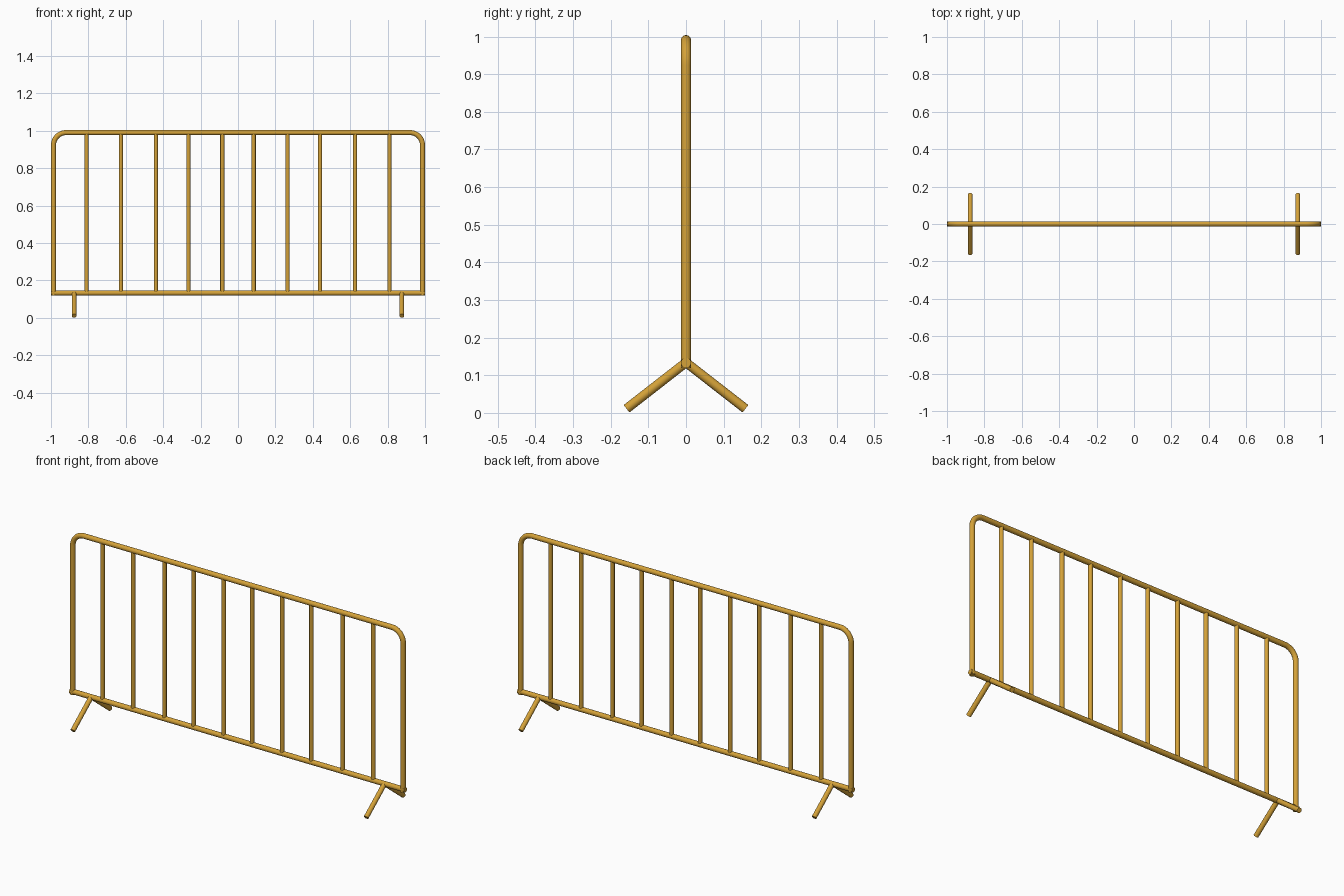
import bpy, bmesh, math
from mathutils import Vector

if "Cube" in bpy.data.objects:
    bpy.data.objects.remove(bpy.data.objects["Cube"])

SIDES = 20
mat = bpy.data.materials.new("golden_yellow_paint")
mat.diffuse_color = (0.66, 0.36, 0.04, 1)
mat.use_nodes = True
mat.node_tree.nodes["Principled BSDF"].inputs["Base Color"].default_value = mat.diffuse_color


def tube(name, path, radius):
    """Sweep a capped round section along a planar path of points."""
    pts = [Vector(p) for p in path]
    # normal of the plane the path lies in (frame: XZ plane, legs: YZ plane)
    flat_x = all(abs(p.x - pts[0].x) < 1e-6 for p in pts)
    side = Vector((1, 0, 0)) if flat_x and abs(pts[0].y - pts[-1].y) > 1e-6 else Vector((0, 1, 0))
    bm = bmesh.new()
    rings = []
    for i, p in enumerate(pts):
        t = (pts[min(i + 1, len(pts) - 1)] - pts[max(i - 1, 0)]).normalized()
        up = side.cross(t)
        rings.append([bm.verts.new(p + radius * (math.cos(a) * side + math.sin(a) * up))
                      for a in (2 * math.pi * k / SIDES for k in range(SIDES))])
    for a, b in zip(rings, rings[1:]):
        for k in range(SIDES):
            n = (k + 1) % SIDES
            bm.faces.new((a[k], a[n], b[n], b[k]))
    bm.faces.new(rings[0])
    bm.faces.new(rings[-1])
    bmesh.ops.recalc_face_normals(bm, faces=bm.faces)
    me = bpy.data.meshes.new(name)
    bm.to_mesh(me)
    bm.free()
    me.materials.append(mat)
    ob = bpy.data.objects.new(name, me)
    bpy.context.collection.objects.link(ob)
    bpy.ops.object.select_all(action='DESELECT')
    ob.select_set(True)
    bpy.context.view_layer.objects.active = ob
    bpy.ops.object.shade_smooth_by_angle(angle=math.radians(40))
    return ob


R = 0.0135          # frame tube radius
W = 1 - R           # post centre line
TOP = 1.004 - R     # top rail centre line
LOW = 0.133         # bottom rail centre line
BEND = 0.067        # corner radius on the centre line

# Outer hoop: two posts and the top rail with rounded corners
arc = [(W - BEND + BEND * math.cos(a), 0, TOP - BEND + BEND * math.sin(a))
       for a in (math.pi / 2 * k / 12 for k in range(13))]
right_half = [(W, 0, LOW - R)] + arc
left_half = [(-x, y, z) for x, y, z in reversed(right_half)]
tube("outer_hoop", right_half + left_half, R)

# Bottom rail
tube("bottom_rail", [(-1, 0, LOW), (1, 0, LOW)], R)

# Upright bars
for i, x in enumerate((0.084, 0.265, 0.439, 0.626, 0.809)):
    for s, label in ((1, "right"), (-1, "left")):
        tube(f"upright_bar_{label}_{i + 1}", [(s * x, 0, LOW), (s * x, 0, TOP)], 0.011)

# Splayed feet
for sx, lx in ((1, "right"), (-1, "left")):
    for sy, ly in ((1, "back"), (-1, "front")):
        tube(f"foot_{ly}_{lx}", [(sx * 0.876, 0, 0.134), (sx * 0.876, sy * 0.158, 0.011)], 0.0125)
